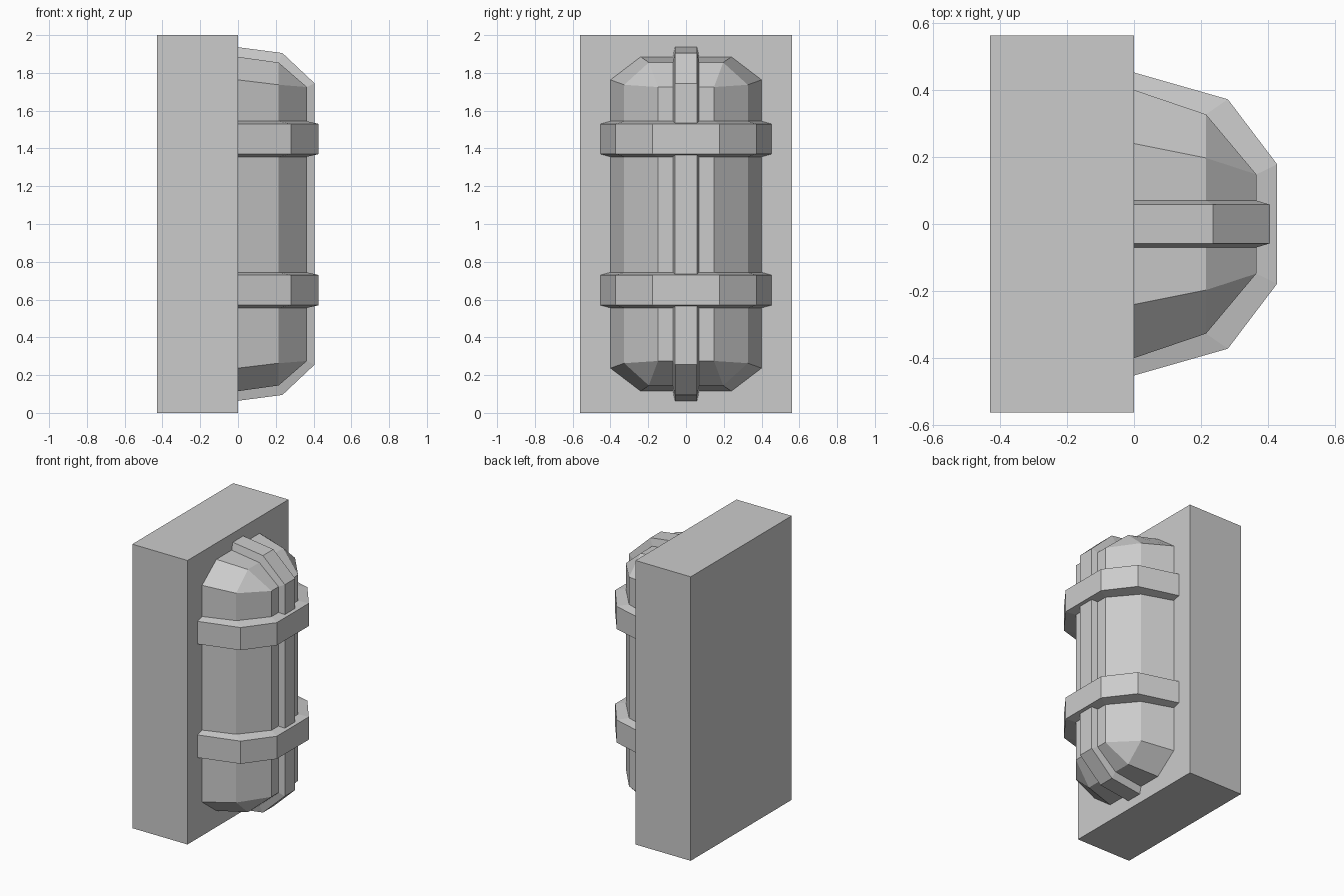
import bpy, bmesh
from mathutils import Vector

if "Cube" in bpy.data.objects:
    bpy.data.objects.remove(bpy.data.objects["Cube"])


def finish(name, bm):
    """Orient faces away from the backplate and link the object."""
    bmesh.ops.recalc_face_normals(bm, faces=bm.faces)
    if sum(f.normal.x * f.calc_area() for f in bm.faces) < -1e-4:
        bmesh.ops.reverse_faces(bm, faces=bm.faces)
    me = bpy.data.meshes.new(name)
    bm.to_mesh(me)
    bm.free()
    ob = bpy.data.objects.new(name, me)
    bpy.context.collection.objects.link(ob)
    return ob


def strip(name, inner, outer, half_in, half_out, place):
    """Raised strap with sloped sides, following a path; open where it meets the body."""
    bm = bmesh.new()
    rows = []
    for (xi, ti), (xo, to) in zip(inner, outer):
        section = [(xi, ti, -half_in), (xo, to, -half_out),
                   (xo, to, half_out), (xi, ti, half_in)]
        rows.append([bm.verts.new(place(*p)) for p in section])
    for a, b in zip(rows, rows[1:]):
        for i in range(3):
            bm.faces.new((a[i], a[i + 1], b[i + 1], b[i]))
    return finish(name, bm)


def mirrored(half):
    return half + [(x, -t) for x, t in reversed(half)]


# Backplate block
bm = bmesh.new()
bmesh.ops.create_cube(bm, size=1)
for v in bm.verts:
    v.co = Vector((v.co.x * 0.43 - 0.215, v.co.y * 1.124, v.co.z * 2 + 1))
finish("backplate", bm)

# Capsule body: two chamfered rings closing onto a flat front panel
# each ring: x, outer y, chamfer y, chamfer z, top z (heights measured from z = 1)
rings = [(0, 0.40, 0.24, 0.763, 0.885),
         (0.215, 0.327, 0.197, 0.737, 0.855),
         (0.365, 0.148, 0.148, 0.725, 0.725)]
bm = bmesh.new()
loops = []
for x, y1, y2, z1, z2 in rings:
    q = [(y1, z1), (y2, z2)]
    pts = (q + [(-y, z) for y, z in reversed(q)]
           + [(-y, -z) for y, z in q] + [(y, -z) for y, z in reversed(q)])
    loops.append([bm.verts.new((x, y, 1 + z)) for y, z in pts])
for a, b in zip(loops, loops[1:]):
    for i in range(8):
        j = (i + 1) % 8
        bm.faces.new((a[i], a[j], b[j], b[i]))
bm.faces.new(loops[-1])
bmesh.ops.remove_doubles(bm, verts=bm.verts, dist=1e-4)
finish("capsule_body", bm)

# Vertical centre rib wrapping over both ends
strip("centre_rib",
      mirrored([(0, 0.885), (0.215, 0.855), (0.365, 0.725)]),
      mirrored([(0, 0.936), (0.235, 0.905), (0.405, 0.745)]),
      0.07, 0.058, lambda x, t, w: (x, w, 1 + t))

# Two horizontal bands
for label, z in (("lower", 0.65), ("upper", 1.45)):
    strip(label + "_band",
          mirrored([(0, 0.40), (0.215, 0.327), (0.365, 0.148)]),
          mirrored([(0, 0.452), (0.28, 0.372), (0.427, 0.178)]),
          0.094, 0.08, lambda x, t, w, z=z: (x, t, z + w))
